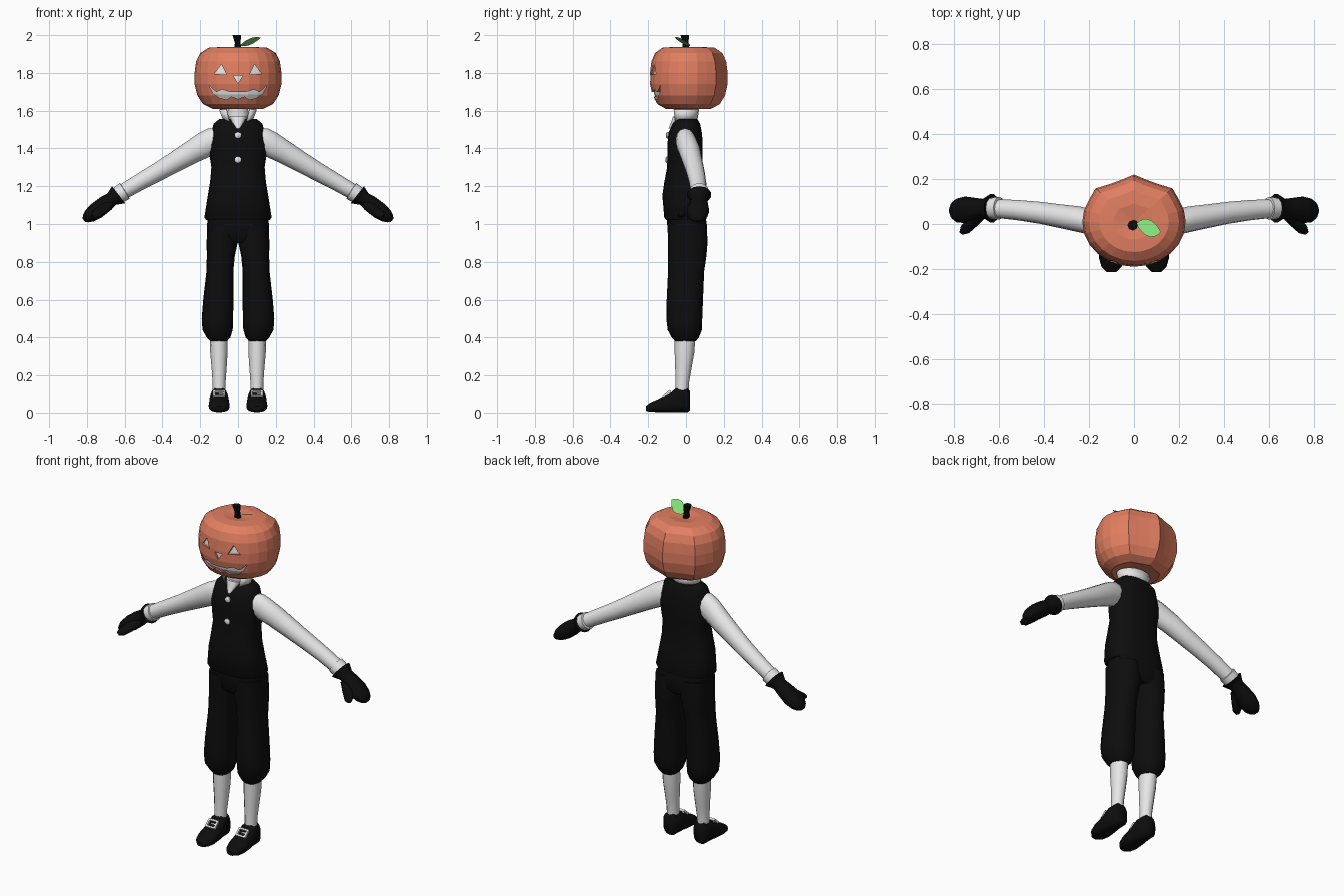
import bpy, bmesh
from math import sin, cos, pi, radians
from mathutils import Vector, Matrix

cube = bpy.data.objects.get("Cube")
if cube:
    bpy.data.objects.remove(cube, do_unlink=True)


def material(name, r, g, b):
    m = bpy.data.materials.new(name)
    m.use_nodes = True
    m.diffuse_color = (r, g, b, 1)
    m.node_tree.nodes["Principled BSDF"].inputs["Base Color"].default_value = (r, g, b, 1)
    return m


BLACK = material("black cloth", .004, .004, .004)
WHITE = material("off white", .8, .8, .8)
ORANGE = material("pumpkin orange", .76, .21, .12)
GREEN = material("leaf green", .22, .72, .19)
X, Y, Z = Vector((1, 0, 0)), Vector((0, 1, 0)), Vector((0, 0, 1))


def finish(name, bm, mat, smooth=True, fix=True):
    if fix:
        bmesh.ops.recalc_face_normals(bm, faces=bm.faces)
    me = bpy.data.meshes.new(name)
    bm.to_mesh(me)
    bm.free()
    me.materials.append(mat)
    ob = bpy.data.objects.new(name, me)
    bpy.context.collection.objects.link(ob)
    bpy.ops.object.select_all(action='DESELECT')
    ob.select_set(True)
    bpy.context.view_layer.objects.active = ob
    if smooth:
        bpy.ops.object.shade_smooth_by_angle(angle=radians(45))
    return ob


def loft(name, mat, rings, u=X, v=Y, sides=16, power=1, side=1, smooth=True,
         shape=lambda a: 1):
    """Skin a row of rounded sections, each x, y, z, u radius, v radius."""
    bm = bmesh.new()
    rows = []
    for x, y, z, ru, rv in rings:
        row = []
        for i in range(sides):
            a = 2 * pi * i / sides
            c, s = cos(a), sin(a)
            c = abs(c) ** power * (1 if c > 0 else -1)
            s = abs(s) ** power * (1 if s > 0 else -1)
            p = Vector((x, y, z)) + (u * ru * c + v * rv * s) * shape(a)
            p.x *= side
            row.append(bm.verts.new(p))
        rows.append(row)
    for lo, hi in zip(rows, rows[1:]):
        for i in range(sides):
            j = (i + 1) % sides
            bm.faces.new((lo[i], lo[j], hi[j], hi[i]))
    bm.faces.new(rows[0])
    bm.faces.new(rows[-1])
    return finish(name, bm, mat, smooth)


def upright(rows):
    """Rows of z, x centre, x radius, front y, back y."""
    return [(x, (f + b) / 2, z, r, (b - f) / 2) for z, x, r, f, b in rows]


# Pumpkin head with ridges at the back
def ridges(a):
    return 1 + .05 * (1 - 2 * abs(sin(4 * a))) if sin(a) > .6 else 1


def pumpkin(name, mat, k):
    profile = [(.01, 1.63), (.07, 1.62), (.135, 1.61), (.185, 1.635), (.215, 1.68),
               (.23, 1.74), (.23, 1.80), (.222, 1.86), (.2, 1.905), (.155, 1.933),
               (.09, 1.937), (.01, 1.925)]
    rings = [(0, .01, 1.775 + (z - 1.775) * k, r * k, r * k * .87) for r, z in profile]
    return loft(name, mat, rings, sides=24, smooth=False, shape=ridges)


head = pumpkin("pumpkin_head", ORANGE, 1)
pumpkin("pumpkin_core", WHITE, .95)

# Carved eyes, nose and toothed mouth
eye = [(.06, 1.79), (.125, 1.795), (.088, 1.845)]
half_top = [(.155, 1.735), (.115, 1.698), (.085, 1.712), (.045, 1.7)]
half_low = [(.035, 1.675), (.06, 1.658), (.1, 1.668), (.13, 1.69)]
mirror = lambda pts: [(-x, z) for x, z in pts]
mouth = (mirror(half_top) + half_top[::-1] + half_low[::-1] + [(0, 1.662)]
         + mirror(half_low))
nose = [(-.025, 1.785), (.025, 1.785), (0, 1.745)]
for pts in (eye, mirror(eye), nose, mouth):
    bm = bmesh.new()
    face = bm.faces.new([bm.verts.new((x, -.3, z)) for x, z in pts])
    new = bmesh.ops.extrude_face_region(bm, geom=[face])["geom"]
    bmesh.ops.translate(bm, vec=(0, .25, 0),
                        verts=[g for g in new if isinstance(g, bmesh.types.BMVert)])
    cutter = finish("cutter", bm, ORANGE, False)
    cutter.hide_render = True
    bpy.context.view_layer.objects.active = head
    mod = head.modifiers.new("carve", 'BOOLEAN')
    mod.operation = 'DIFFERENCE'
    mod.object = cutter
    bpy.ops.object.modifier_apply(modifier=mod.name)
    bpy.data.objects.remove(cutter, do_unlink=True)

# Stem and leaf
loft("stem", BLACK, [(0, 0, 1.92, .018, .018), (-.002, -.003, 1.96, .015, .016),
                     (-.006, -.006, 2, .023, .023)], sides=8, smooth=False)
bm = bmesh.new()
along, across = Vector((.11, -.035, .042)), Vector((0, .038, -.017))
outline = []
for sgn in (-1, 1):
    for i in range(7):
        t = i / 7 if sgn < 0 else 1 - i / 7
        outline.append(Vector((.01, 0, 1.945)) + along * t + across * sgn * sin(pi * t) ** .8)
bm.faces.new([bm.verts.new(p) for p in outline])
finish("leaf", bm, GREEN, False, fix=False)

# Vest, shirt, neck and buttons
loft("vest", BLACK, upright([
    (1.02, 0, .168, -.105, .105), (1.035, 0, .178, -.115, .11), (1.15, 0, .16, -.125, .095),
    (1.22, 0, .148, -.115, .085), (1.3, 0, .141, -.1, .085), (1.36, 0, .15, -.098, .088),
    (1.42, 0, .155, -.098, .088), (1.48, 0, .141, -.094, .085), (1.53, 0, .13, -.072, .075),
    (1.555, 0, .1, -.05, .06)]), sides=24, power=.85)
loft("neck", WHITE, upright([(1.5, 0, .06, -.055, .05), (1.64, 0, .052, -.055, .045)]))
loft("shirt_front", WHITE, upright([(1.505, 0, .008, -.093, -.06), (1.53, 0, .03, -.082, -.03),
                                    (1.57, 0, .046, -.068, -.01)]))
for i, (z, y) in enumerate([(1.47, -.096), (1.34, -.099)]):
    loft(f"button_{i + 1}", WHITE, [(0, y + .01, z, .017, .017), (0, y - .004, z, .017, .017),
                                    (0, y - .009, z, .011, .011)], u=X, v=Z, sides=12)

# Open collar
bm = bmesh.new()
strips = []
for i in range(15):
    a = radians(-52 + i * 284 / 14)
    strips.append([bm.verts.new((rx * cos(a), ry * sin(a) - .006, z))
                   for rx, ry, z in ((.068, .058, 1.535), (.096, .07, 1.608))])
for p, q in zip(strips, strips[1:]):
    bm.faces.new((p[0], q[0], q[1], p[1]))
collar = finish("collar", bm, WHITE)
collar.modifiers.new("thickness", 'SOLIDIFY').thickness = .006

# Seat of the breeches
loft("breeches_seat", BLACK, upright([
    (.9, 0, .1, -.07, .09), (.93, 0, .15, -.092, .112), (1, 0, .163, -.1, .11),
    (1.06, 0, .16, -.1, .1)]), sides=20, power=.85)

# Paired limbs
for side, tag in ((1, "left"), (-1, "right")):
    loft(tag + "_breeches_leg", BLACK, upright([
        (.38, .102, .044, -.058, .052), (.4, .103, .062, -.075, .068),
        (.44, .108, .08, -.097, .084), (.5, .109, .083, -.104, .086),
        (.6, .104, .08, -.102, .09), (.75, .096, .071, -.095, .096),
        (.83, .091, .074, -.094, .108), (.9, .084, .082, -.095, .114),
        (1, .08, .083, -.098, .11)]), power=.85, side=side)
    loft(tag + "_stocking", WHITE, upright([
        (.1, .1, .034, -.058, .014), (.16, .1, .034, -.056, .016),
        (.24, .1, .04, -.057, .03), (.32, .101, .046, -.06, .044),
        (.4, .102, .047, -.06, .05)]), sides=12, side=side)
    loft(tag + "_shoe", BLACK, [
        (.1, y, z, rx, rz) for y, z, rx, rz in (
            (.022, .065, .03, .05), (.008, .068, .045, .066), (-.05, .068, .048, .067),
            (-.09, .052, .053, .05), (-.15, .036, .056, .033), (-.19, .028, .045, .024),
            (-.213, .022, .022, .012))], u=X, v=Z, power=.75, side=side)

    # Square buckle frame lying on the instep
    bm = bmesh.new()
    place = Matrix.Translation((.1 * side, -.102, .103)) @ Matrix.Rotation(radians(40), 4, 'X')
    for px, py, sx, sy in ((0, .021, .064, .01), (0, -.021, .064, .01),
                           (.027, 0, .01, .05), (-.027, 0, .01, .05), (.012, 0, .03, .008)):
        bmesh.ops.create_cube(bm, size=1, matrix=place @ Matrix.Translation((px, py, 0))
                              @ Matrix.Diagonal((sx, sy, .012, 1)))
    finish(tag + "_buckle", bm, WHITE, False)

    # Sleeve, cuff and mitten
    u = Vector((.53, 0, .85))
    loft(tag + "_sleeve", WHITE, [
        (.09, -.008, 1.455, .06, .045), (.12, -.003, 1.445, .072, .052),
        (.165, .003, 1.425, .07, .056), (.24, .02, 1.383, .062, .058),
        (.33, .035, 1.33, .055, .053), (.42, .05, 1.278, .049, .049),
        (.52, .062, 1.222, .044, .045), (.63, .07, 1.158, .04, .041)],
        u=u, sides=12, side=side)
    loft(tag + "_cuff", WHITE, [(.598, .07, 1.176, .04, .042), (.6, .07, 1.175, .049, .051),
                                (.635, .07, 1.153, .046, .048)], u=u, sides=12, side=side)
    u = Vector((.61, 0, .79))
    loft(tag + "_mitten", BLACK, [
        (.632, .07, 1.155, .057, .065), (.668, .07, 1.132, .038, .042),
        (.7, .068, 1.108, .044, .048), (.75, .063, 1.07, .045, .06),
        (.785, .06, 1.044, .037, .054), (.806, .06, 1.028, .024, .038),
        (.817, .06, 1.02, .01, .018)], u=u, sides=14, side=side)
    loft(tag + "_thumb", BLACK, [
        (.68, .045, 1.11, .024, .024), (.72, .008, 1.075, .026, .025),
        (.752, -.025, 1.05, .023, .022), (.768, -.04, 1.04, .01, .01)],
        u=u, v=Vector((.66, .75, 0)), sides=10, side=side)
